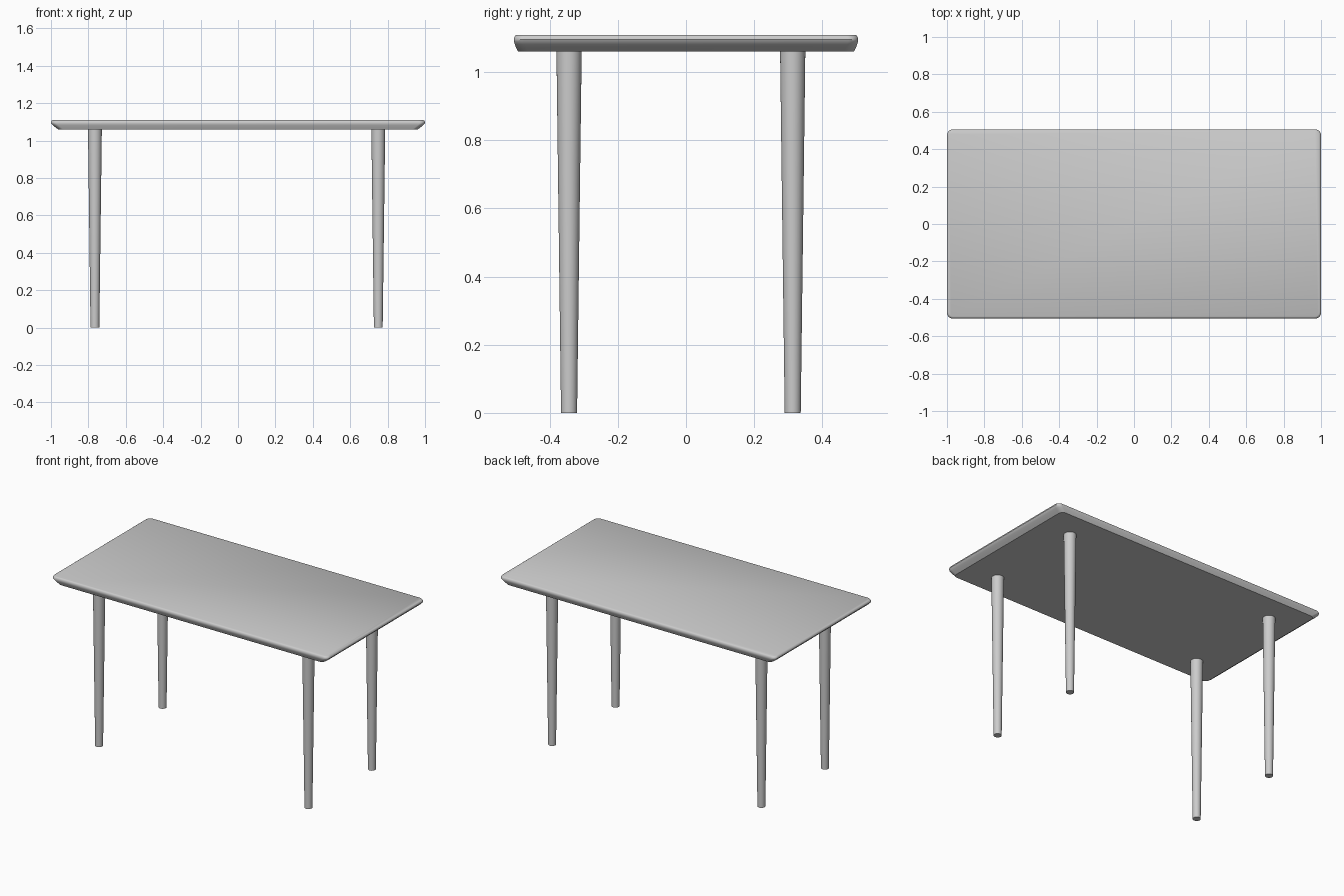
import bpy, bmesh, math

if "Cube" in bpy.data.objects:
    bpy.data.objects.remove(bpy.data.objects["Cube"])


def rounded_rect(hx, hy, r, z, seg=8):
    """Points of a rounded rectangle, counter-clockwise."""
    pts = []
    for i, (sx, sy) in enumerate([(1, 1), (-1, 1), (-1, -1), (1, -1)]):
        for k in range(seg + 1):
            a = (i + k / seg) * math.pi / 2
            pts.append((sx * (hx - r) + r * math.cos(a),
                        sy * (hy - r) + r * math.sin(a), z))
    return pts


def smooth(obj, angle=35):
    bpy.ops.object.select_all(action='DESELECT')
    obj.select_set(True)
    bpy.context.view_layer.objects.active = obj
    bpy.ops.object.shade_smooth_by_angle(angle=math.radians(angle))


# Table top: undercut edge with a rounded upper rim (half x, half y, z)
profile = [
    (0.962, 0.493, 1.060),
    (0.975, 0.498, 1.070),
    (0.989, 0.502, 1.081),
    (0.997, 0.505, 1.089),
    (1.000, 0.505, 1.095),
    (0.999, 0.504, 1.101),
    (0.996, 0.501, 1.106),
    (0.991, 0.497, 1.109),
]
bm = bmesh.new()
rings = [[bm.verts.new(p) for p in rounded_rect(hx, hy, 0.03, z)]
         for hx, hy, z in profile]
n = len(rings[0])
for low, high in zip(rings, rings[1:]):
    for i in range(n):
        j = (i + 1) % n
        bm.faces.new((low[i], low[j], high[j], high[i]))
bm.faces.new(rings[0][::-1])
bm.faces.new(rings[-1])
mesh = bpy.data.meshes.new("table_top")
bm.to_mesh(mesh)
bm.free()
top = bpy.data.objects.new("table_top", mesh)
bpy.context.collection.objects.link(top)
smooth(top)

# Four round legs tapering toward the floor
HEIGHT = 1.06
for side, x in (("left", -0.765), ("right", 0.75)):
    for end, y in (("front", -0.343), ("back", 0.313)):
        bpy.ops.mesh.primitive_cone_add(vertices=32, radius1=0.0235, radius2=0.037,
                                        depth=HEIGHT, location=(x, y, HEIGHT / 2))
        leg = bpy.context.object
        leg.name = f"{end}_{side}_leg"
        smooth(leg)
